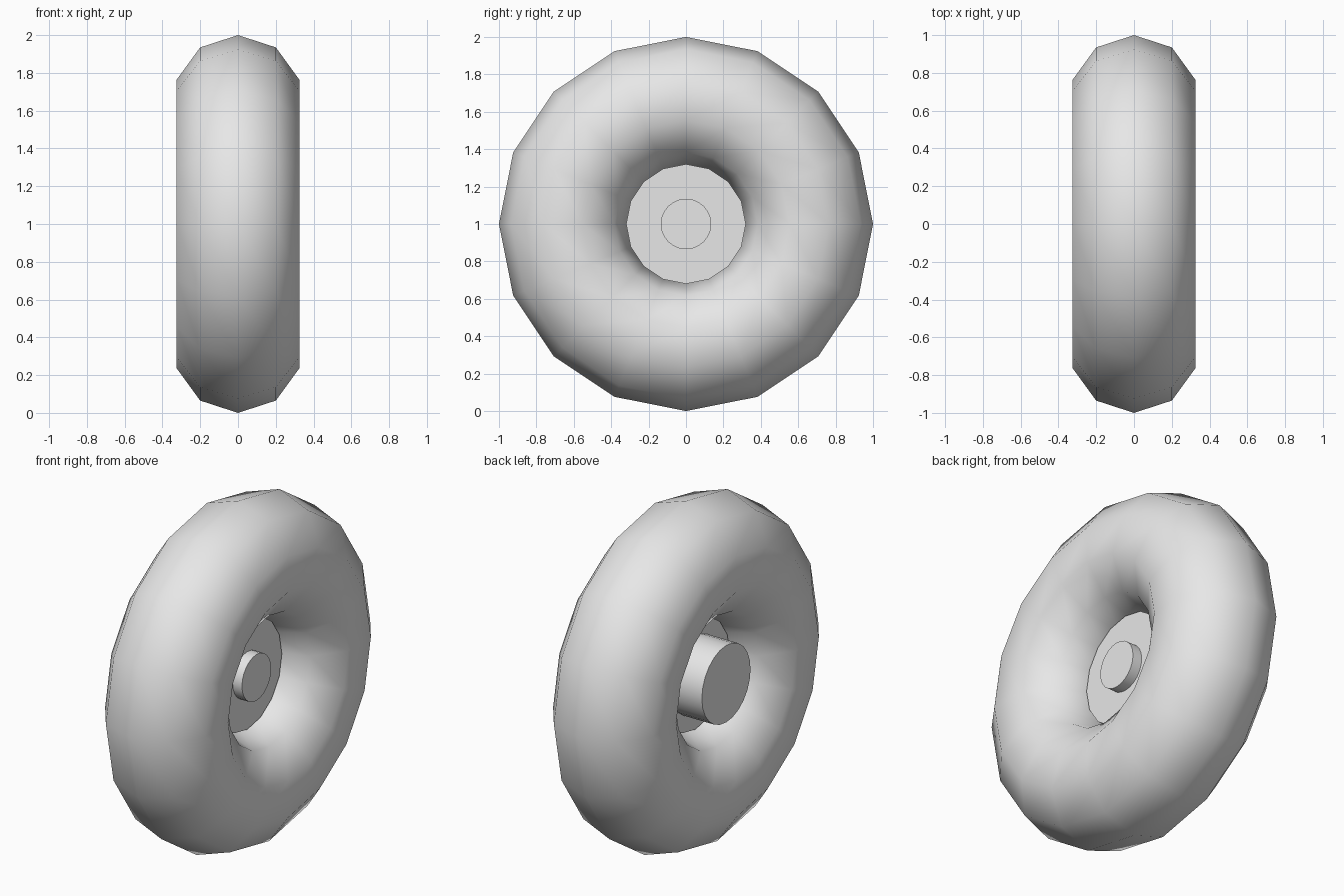
import bpy, math

if "Cube" in bpy.data.objects:
    bpy.data.objects.remove(bpy.data.objects["Cube"])

grey = bpy.data.materials.new("light_grey")
grey.diffuse_color = (0.8, 0.8, 0.8, 1)
grey.use_nodes = True
grey.node_tree.nodes["Principled BSDF"].inputs["Base Color"].default_value = grey.diffuse_color
SIDEWAYS = (0, math.pi / 2, 0)


def finish(name, smooth_all=False):
    ob = bpy.context.object
    ob.name = name
    ob.data.materials.append(grey)
    if smooth_all:
        bpy.ops.object.shade_smooth()
    else:
        bpy.ops.object.shade_smooth_by_angle(angle=math.radians(35))
    return ob


def disc(name, radius, x0, x1, sides):
    # cylinder along x between x0 and x1
    bpy.ops.mesh.primitive_cylinder_add(
        vertices=sides, radius=radius, depth=x1 - x0,
        location=((x0 + x1) / 2, 0, 1), rotation=SIDEWAYS)
    return finish(name)


# tyre: coarse smooth-shaded ring
bpy.ops.mesh.primitive_torus_add(
    major_segments=16, minor_segments=10, major_radius=0.659,
    minor_radius=0.341, location=(0, 0, 1), rotation=SIDEWAYS)
finish("tyre", True)

# hub plate closing the hole
disc("hub_plate", 0.32, -0.06, 0.06, 16)

# small outer cap and wider inner axle stub
disc("outer_cap", 0.135, 0.05, 0.12, 24)
disc("axle_stub", 0.225, -0.26, -0.05, 24)
